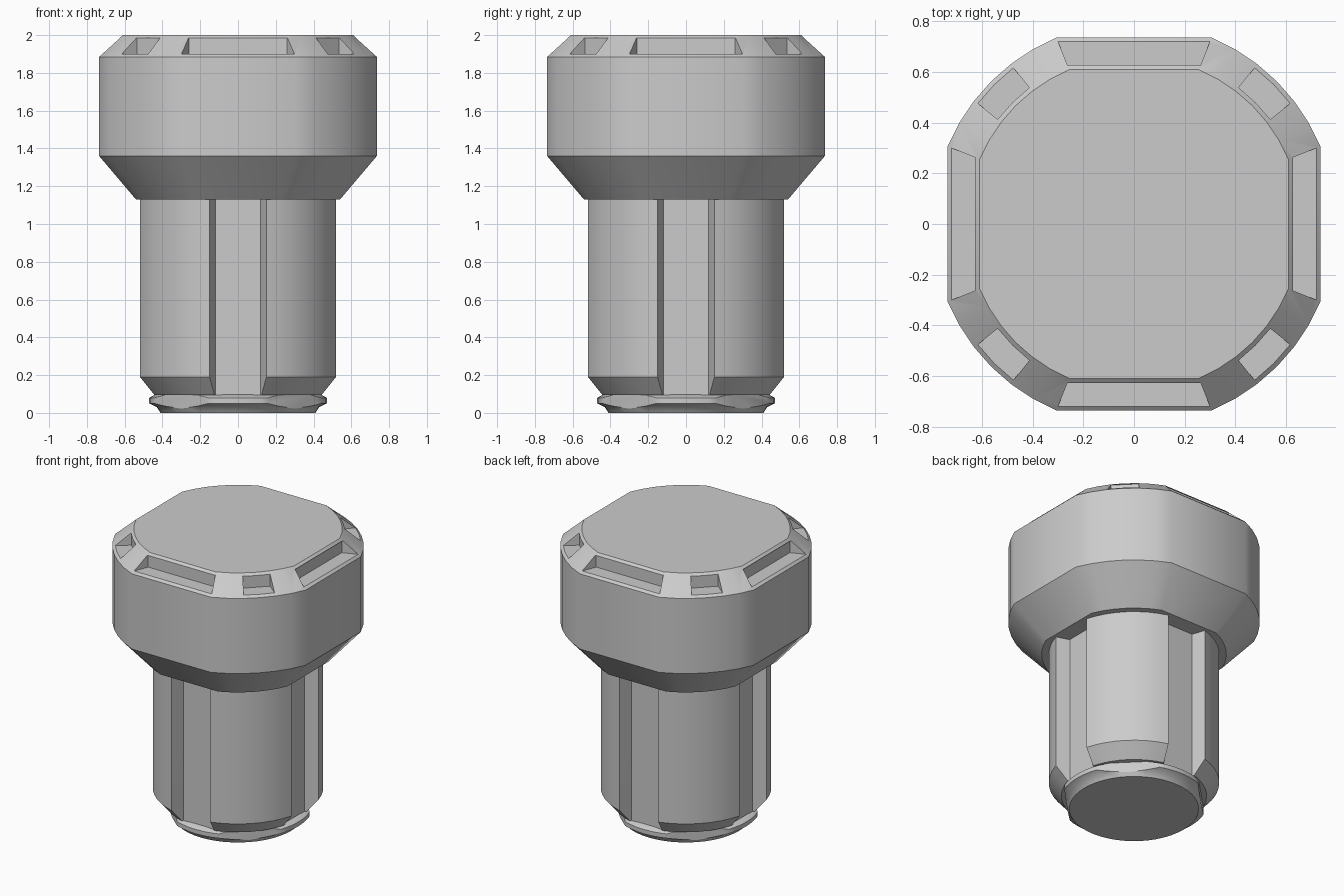
import bpy, bmesh, math
from mathutils import Matrix, Vector

if "Cube" in bpy.data.objects:
    bpy.data.objects.remove(bpy.data.objects["Cube"])

grey = bpy.data.materials.new("plain_grey")
grey.diffuse_color = (0.6, 0.6, 0.6, 1)
grey.use_nodes = True
grey.node_tree.nodes["Principled BSDF"].inputs["Base Color"].default_value = grey.diffuse_color


def make(name, bm):
    bmesh.ops.recalc_face_normals(bm, faces=bm.faces)
    me = bpy.data.meshes.new(name)
    bm.to_mesh(me)
    bm.free()
    me.materials.append(grey)
    ob = bpy.data.objects.new(name, me)
    bpy.context.collection.objects.link(ob)
    return ob


def loft(name, rings):
    """Skin stacked rings of (x, y, z) points and cap both ends."""
    bm = bmesh.new()
    vs = [[bm.verts.new(p) for p in ring] for ring in rings]
    n = len(vs[0])
    for a, b in zip(vs, vs[1:]):
        for i in range(n):
            j = (i + 1) % n
            bm.faces.new((a[i], a[j], b[j], b[i]))
    bm.faces.new(vs[0][::-1])
    bm.faces.new(vs[-1])
    return make(name, bm)


def smooth(ob):
    bpy.ops.object.select_all(action='DESELECT')
    ob.select_set(True)
    bpy.context.view_layer.objects.active = ob
    bpy.ops.object.shade_smooth_by_angle(angle=math.radians(30))


def four(quarter, z):
    """Repeat a quarter outline around the axis at height z."""
    out = []
    for k in range(4):
        m = Matrix.Rotation(k * math.pi / 2, 3, 'Z')
        out += [m @ Vector((x, y, z)) for x, y in quarter]
    return out


def arc(r, a0, a1, n):
    return [(r * math.cos(a0 + (a1 - a0) * i / n),
             r * math.sin(a0 + (a1 - a0) * i / n)) for i in range(n + 1)]


# Head: round section with four flats
A = math.atan2(0.305, 0.735)
head = loft("head", [four(arc(r, A, math.pi / 2 - A, 6), z)
                     for r, z in ((0.585, 1.13), (0.796, 1.36), (0.796, 1.885), (0.66, 2.0))])

# Notches in the top bevel: wide on the flats, narrow on the corners
for k in range(8):
    r0, r1, w0, w1 = (0.62, 0.82, 0.26, 0.34) if k % 2 == 0 else (0.67, 0.87, 0.088, 0.11)
    m = Matrix.Rotation(k * math.pi / 4, 3, 'Z')
    plan = [(r0, -w0), (r1, -w1), (r1, w1), (r0, w0)]
    cutter = loft("notch_cutter", [[m @ Vector((x, y, z)) for x, y in plan] for z in (1.9, 1.985)])
    cutter.hide_render = True
    mod = head.modifiers.new("notch", 'BOOLEAN')
    mod.operation = 'DIFFERENCE'
    mod.solver = 'EXACT'
    mod.object = cutter
    bpy.ops.object.select_all(action='DESELECT')
    head.select_set(True)
    bpy.context.view_layer.objects.active = head
    bpy.ops.object.modifier_apply(modifier=mod.name)
    bpy.data.objects.remove(cutter)
smooth(head)


# Shaft: four rounded pads separated by flat channels, bevelled at the foot
def shaft_ring(r, cx, cy, z):
    a = math.atan2(cy, cx)
    return four([(0.43, 0.12)] + arc(r, a, math.pi / 2 - a, 8) + [(0.12, 0.43)], z)


shaft = loft("shaft", [shaft_ring(0.46, 0.443, 0.125, 0.095),
                       shaft_ring(0.54, 0.518, 0.15, 0.19),
                       shaft_ring(0.54, 0.518, 0.15, 1.14)])
smooth(shaft)

# Foot flange: turned rim trimmed by four diagonal planes
profile = ((0.41, 0.0), (0.43, 0.03), (0.47, 0.05), (0.47, 0.08), (0.435, 0.098))
flange = loft("foot_flange", [[Vector((x, y, z)) for x, y in arc(r, 0, 2 * math.pi, 48)[:-1]]
                              for r, z in profile])
bm = bmesh.new()
bm.from_mesh(flange.data)
for k in range(4):
    n = Vector((math.cos(math.pi / 4 + k * math.pi / 2), math.sin(math.pi / 4 + k * math.pi / 2), 0))
    cut = bmesh.ops.bisect_plane(bm, geom=bm.verts[:] + bm.edges[:] + bm.faces[:],
                                 plane_co=n * 0.425, plane_no=n, clear_outer=True)
    edges = [e for e in cut["geom_cut"] if isinstance(e, bmesh.types.BMEdge)]
    bmesh.ops.holes_fill(bm, edges=edges, sides=0)
bmesh.ops.recalc_face_normals(bm, faces=bm.faces)
bm.to_mesh(flange.data)
bm.free()
smooth(flange)
